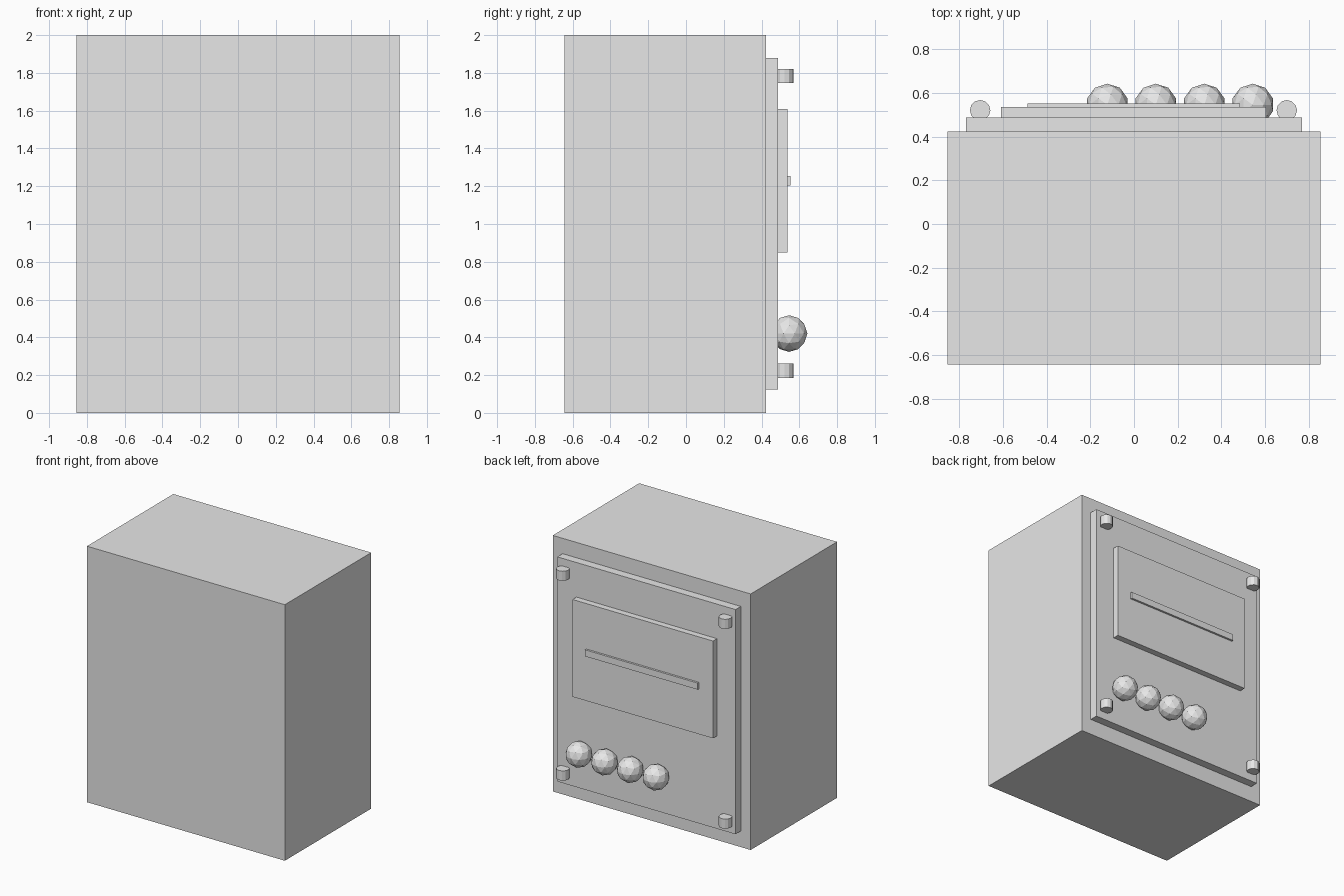
import bpy

default = bpy.data.objects.get("Cube")
if default:
    bpy.data.objects.remove(default, do_unlink=True)

grey = bpy.data.materials.new("light_grey")
grey.use_nodes = True
grey.diffuse_color = (0.8, 0.8, 0.8, 1)
grey.node_tree.nodes["Principled BSDF"].inputs["Base Color"].default_value = (0.8, 0.8, 0.8, 1)


def finish(name):
    obj = bpy.context.object
    obj.name = name
    obj.data.materials.append(grey)
    return obj


def box(name, x, y, z):
    """Box from (min, max) ranges on each axis."""
    spans = (x, y, z)
    bpy.ops.mesh.primitive_cube_add(size=1, location=[(a + b) / 2 for a, b in spans])
    bpy.context.object.scale = [b - a for a, b in spans]
    bpy.ops.object.transform_apply(location=False, rotation=False, scale=True)
    return finish(name)


# Cabinet and the stacked panels on its back
box("cabinet", (-0.855, 0.855), (-0.643, 0.423), (0, 2))
box("back_panel", (-0.77, 0.77), (0.423, 0.488), (0.125, 1.88))
box("raised_plate", (-0.61, 0.605), (0.488, 0.537), (0.85, 1.61))
box("slot_bar", (-0.488, 0.485), (0.537, 0.553), (1.204, 1.255))

# Upright corner pegs
for side, x in (("right", -0.705), ("left", 0.70)):
    for level, z in (("lower", 0.223), ("upper", 1.783)):
        bpy.ops.mesh.primitive_cylinder_add(vertices=12, radius=0.047, depth=0.075,
                                            location=(x, 0.521, z))
        finish(f"{level}_{side}_peg")

# Row of faceted knobs
for i in range(4):
    bpy.ops.mesh.primitive_ico_sphere_add(subdivisions=2, radius=0.097,
                                          location=(-0.122 + 0.222 * i, 0.546, 0.42))
    finish(f"knob_{i + 1}")
